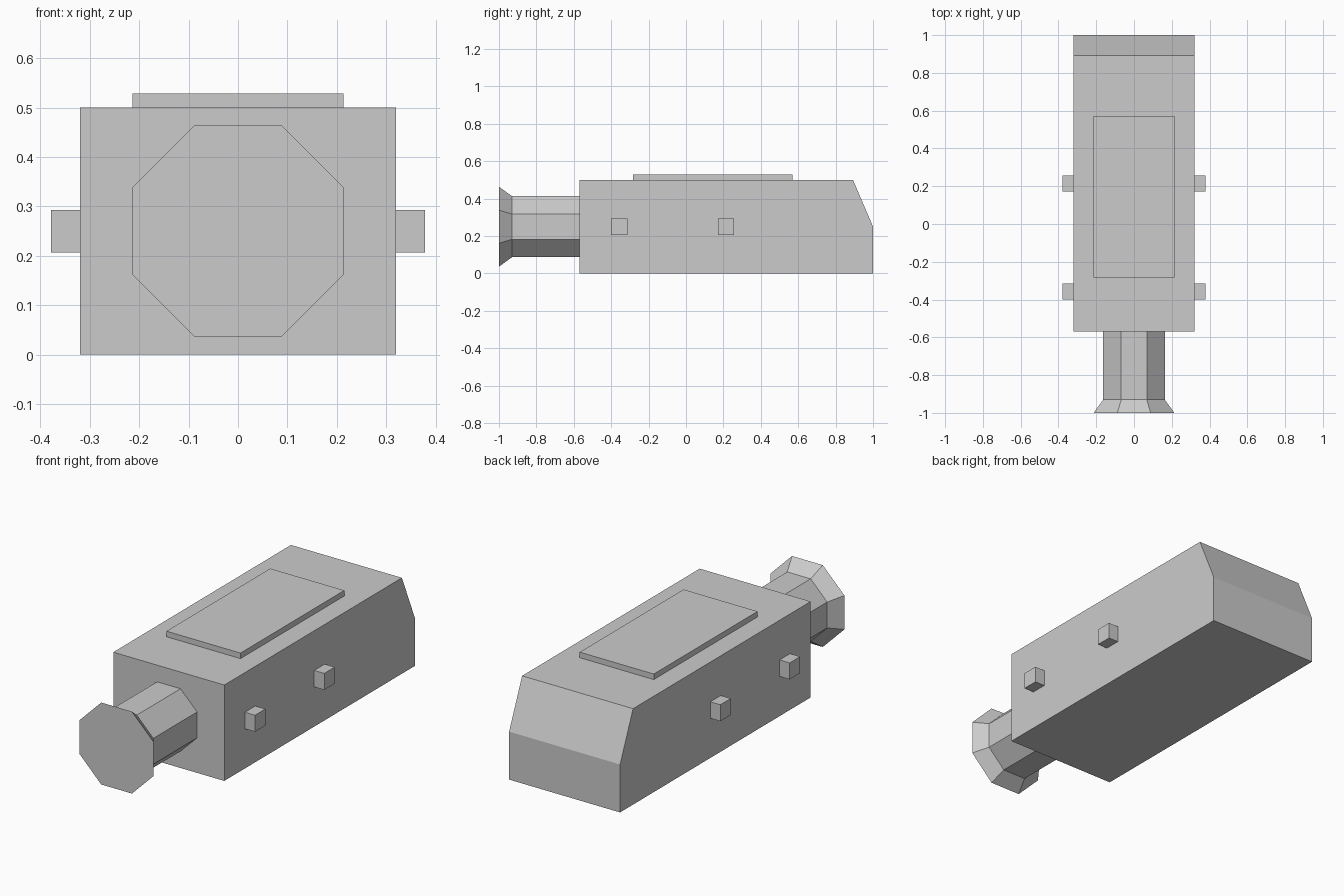
import bpy
import bmesh
from math import pi, cos
from mathutils import Matrix, Vector

cube = bpy.data.objects.get("Cube")
if cube:
    bpy.data.objects.remove(cube, do_unlink=True)

grey = bpy.data.materials.new("plain_grey")
grey.use_nodes = True
COLOUR = (0.6, 0.6, 0.6, 1)
grey.diffuse_color = COLOUR
grey.node_tree.nodes["Principled BSDF"].inputs["Base Color"].default_value = COLOUR


def finish(name, bm):
    bmesh.ops.recalc_face_normals(bm, faces=bm.faces)
    mesh = bpy.data.meshes.new(name)
    bm.to_mesh(mesh)
    bm.free()
    mesh.materials.append(grey)
    obj = bpy.data.objects.new(name, mesh)
    bpy.context.collection.objects.link(obj)
    return obj


def box(name, centre, size):
    bm = bmesh.new()
    bmesh.ops.create_cube(bm, size=1, matrix=Matrix.Translation(centre) @ Matrix.Diagonal((*size, 1)))
    return finish(name, bm)


# Body: side profile with a sloped upper back, extruded across the width
half = 0.32
bm = bmesh.new()
profile = [(-0.57, 0), (1, 0), (1, 0.25), (0.893, 0.5), (-0.57, 0.5)]
side = bm.faces.new([bm.verts.new((-half, y, z)) for y, z in profile])
out = bmesh.ops.extrude_face_region(bm, geom=[side])
bmesh.ops.translate(bm, vec=Vector((2 * half, 0, 0)),
                    verts=[v for v in out["geom"] if isinstance(v, bmesh.types.BMVert)])
finish("body", bm)

# Raised plate on the top
box("top_plate", (0, 0.143, 0.514), (0.427, 0.855, 0.03))

# Two pegs on each side
for side_name, sx in (("left", 1), ("right", -1)):
    for place, y in (("front", -0.357), ("back", 0.214)):
        box(f"{side_name}_{place}_peg", (sx * 0.343, y, 0.25), (0.07, 0.086, 0.086))

# Eight-sided neck that flares out to a flat end
bm = bmesh.new()
rings = []
for y, flat in ((-0.56, 0.163), (-0.93, 0.163), (-1, 0.2135)):
    turn = Matrix.Translation((0, y, 0.25)) @ Matrix.Rotation(pi / 2, 4, "X") @ Matrix.Rotation(pi / 8, 4, "Z")
    ring = bmesh.ops.create_circle(bm, segments=8, radius=flat / cos(pi / 8), matrix=turn)
    rings.append(ring["verts"])
for a, b in zip(rings, rings[1:]):
    for i in range(8):
        j = (i + 1) % 8
        bm.faces.new((a[i], a[j], b[j], b[i]))
bm.faces.new(rings[0])
bm.faces.new(rings[-1])
finish("flared_neck", bm)
